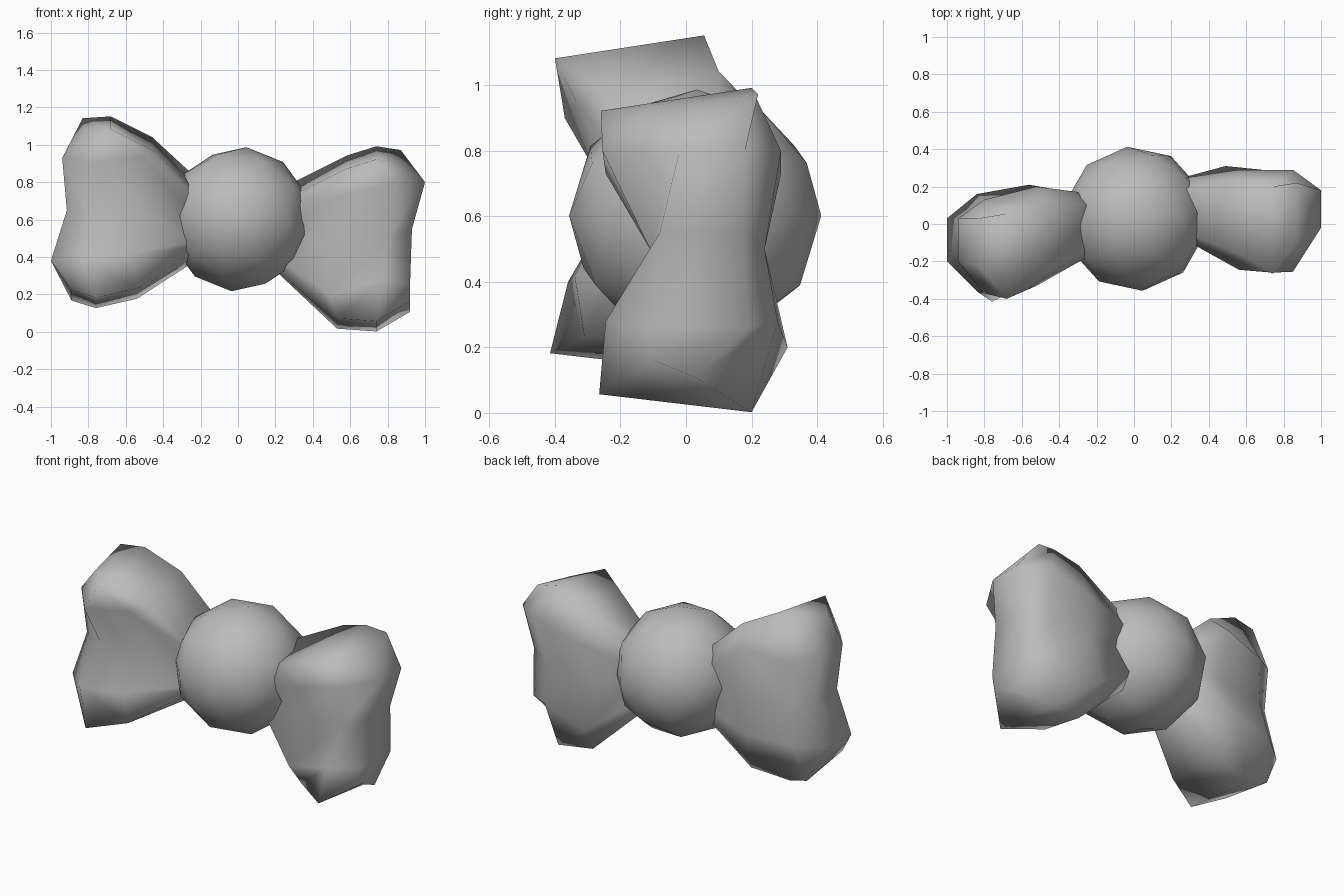
import bpy
import bmesh
from math import radians
from mathutils import Matrix

cube = bpy.data.objects.get("Cube")
if cube:
    bpy.data.objects.remove(cube, do_unlink=True)

# Single plain grey material
grey = bpy.data.materials.new("soft grey")
grey.use_nodes = True
colour = (0.5, 0.5, 0.5, 1.0)
grey.diffuse_color = colour
for node in grey.node_tree.nodes:
    if node.type == 'BSDF_PRINCIPLED':
        node.inputs["Base Color"].default_value = colour


def finish(bm, name):
    """Turn a bmesh into a smooth, grey object."""
    bmesh.ops.recalc_face_normals(bm, faces=bm.faces)
    for face in bm.faces:
        face.smooth = True
    mesh = bpy.data.meshes.new(name)
    bm.to_mesh(mesh)
    bm.free()
    mesh.materials.append(grey)
    obj = bpy.data.objects.new(name, mesh)
    bpy.context.collection.objects.link(obj)
    return obj


# Cross-sections from knot to outer end; rows run bottom to top as
# (distance from centre, z, front y, back y), with a waist between two lobes
LEFT_SECTIONS = [
    [(.20, .36, -.02, .15), (.23, .39, -.06, .24), (.23, .53, -.05, .21),
     (.23, .65, -.06, .24), (.22, .72, -.02, .18)],
    [(.53, .05, -.13, .16), (.49, .20, -.20, .31), (.52, .50, -.11, .24),
     (.56, .73, -.245, .29), (.58, .90, -.17, .22)],
    [(.74, .035, -.265, .20), (.78, .28, -.245, .28), (.80, .50, -.11, .24),
     (.85, .80, -.255, .29), (.74, .95, -.26, .20)],
    [(.92, .14, -.10, .03), (.92, .26, -.12, .19), (.93, .55, -.08, .17),
     (1.0, .80, -.02, .18), (.87, .93, -.10, .22)],
]
RIGHT_SECTIONS = [
    [(.20, .43, -.12, .10), (.22, .49, -.16, .15), (.22, .60, -.14, .14),
     (.22, .71, -.16, .16), (.20, .76, -.12, .10)],
    [(.54, .21, -.31, .13), (.56, .42, -.34, .21), (.50, .64, -.22, .15),
     (.52, .94, -.33, .20), (.46, 1.0, -.24, .10)],
    [(.76, .16, -.415, .06), (.84, .40, -.36, .16), (.80, .64, -.22, .12),
     (.80, .90, -.37, .13), (.68, 1.11, -.40, .055)],
    [(.89, .20, -.27, .08), (1.0, .38, -.20, .03), (.915, .65, -.18, .03),
     (.94, .93, -.20, .03), (.83, 1.10, -.22, .03)],
]
SLANT = (-.055, 0, 0, 0, .07)    # back edge leans past the front edge


def bow_loop(name, sections, side):
    """Loft the sections into one pinched, puffy loop."""
    bm = bmesh.new()
    rings = []
    for rows in sections:
        front = [(side * x, f, z - s * .4)
                 for (x, z, f, b), s in zip(rows, SLANT)]
        back = [(side * x, b, z + s * .6)
                for (x, z, f, b), s in zip(rows, SLANT)]
        rings.append([bm.verts.new(p) for p in front + back[::-1]])
    count = len(rings[0])
    for inner, outer in zip(rings, rings[1:]):
        for i in range(count):
            j = (i + 1) % count
            bm.faces.new((inner[i], inner[j], outer[j], outer[i]))
    # Each end is closed by strips joining front to back
    for ring in (rings[0], rings[-1]):
        for i in range(count // 2 - 1):
            bm.faces.new((ring[i], ring[i + 1], ring[-2 - i], ring[-1 - i]))
    return finish(bm, name)


bow_loop("left_loop", LEFT_SECTIONS, 1)
bow_loop("right_loop", RIGHT_SECTIONS, -1)

# Central knot
knot = bmesh.new()
bmesh.ops.create_icosphere(
    knot, subdivisions=2, radius=.387,
    matrix=Matrix.Translation((.005, .028, .602))
    @ Matrix.Rotation(radians(6), 4, 'Z') @ Matrix.Rotation(radians(6), 4, 'Y'))
finish(knot, "knot")
